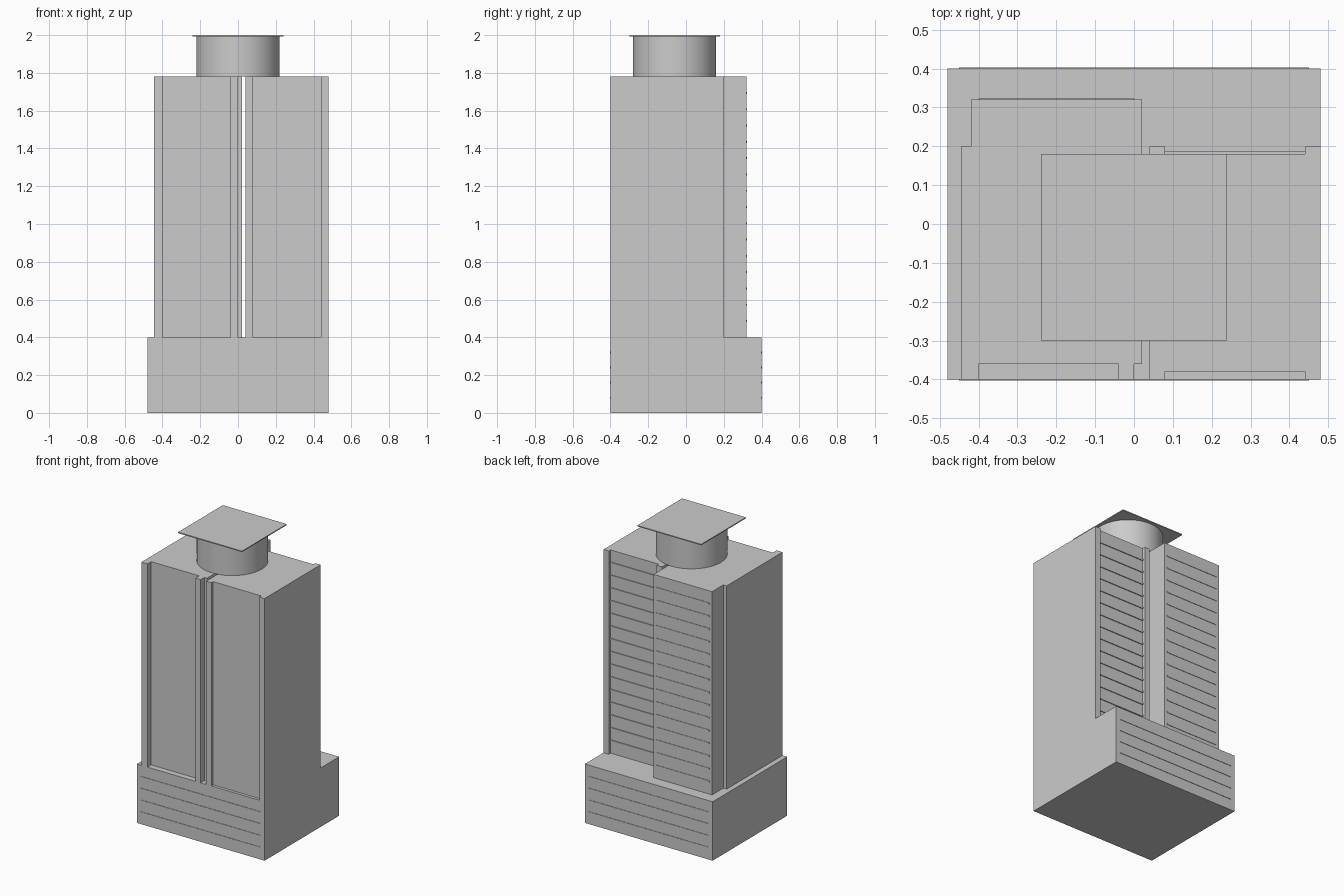
import bpy, bmesh, math

if "Cube" in bpy.data.objects:
    bpy.data.objects.remove(bpy.data.objects["Cube"])


def prism(name, pts, z0, z1):
    bm = bmesh.new()
    f = bm.faces.new([bm.verts.new((x, y, z0)) for x, y in pts])
    top = bmesh.ops.extrude_face_region(bm, geom=[f])["geom"]
    bmesh.ops.translate(bm, vec=(0, 0, z1 - z0),
                        verts=[v for v in top if isinstance(v, bmesh.types.BMVert)])
    bmesh.ops.recalc_face_normals(bm, faces=bm.faces)
    me = bpy.data.meshes.new(name)
    bm.to_mesh(me)
    bm.free()
    ob = bpy.data.objects.new(name, me)
    bpy.context.collection.objects.link(ob)
    return ob


def box(name, x0, x1, y0, y1, z0, z1):
    return prism(name, [(x0, y0), (x1, y0), (x1, y1), (x0, y1)], z0, z1)


# Podium with thin floor bands front and back
box("podium", -0.48, 0.48, -0.4, 0.4, 0, 0.4)
for i in range(4):
    z = 0.08 * (i + 1)
    box("podium_front_band", -0.45, 0.45, -0.403, -0.39, z - 0.005, z + 0.005)
    box("podium_back_band", -0.45, 0.45, 0.39, 0.403, z - 0.005, z + 0.005)

# Two tower slabs with recessed fronts
prism("left_tower", [(-0.445, -0.4), (-0.40, -0.4), (-0.40, -0.36), (-0.04, -0.36),
                     (-0.04, -0.4), (0, -0.4), (0, -0.36), (0.02, -0.36),
                     (0.02, 0.32), (-0.42, 0.32), (-0.42, 0.2), (-0.445, 0.2)], 0.4, 1.78)
prism("right_tower", [(0.04, -0.4), (0.08, -0.4), (0.08, -0.38), (0.44, -0.38),
                      (0.44, -0.4), (0.48, -0.4), (0.48, 0.2), (0.44, 0.2),
                      (0.44, 0.18), (0.08, 0.18), (0.08, 0.2), (0.04, 0.2)], 0.4, 1.78)

# Floor bands on the tower backs
for i in range(15):
    z = 0.4 + 1.38 / 16 * (i + 1)
    box("left_back_band", -0.40, 0.0, 0.31, 0.323, z - 0.005, z + 0.005)
    box("right_back_band", 0.08, 0.44, 0.17, 0.186, z - 0.005, z + 0.005)

# Rooftop drum and flat pad
n = 64
drum = prism("roof_drum", [(0.22 * math.cos(2 * math.pi * k / n),
                            -0.06 + 0.22 * math.sin(2 * math.pi * k / n)) for k in range(n)], 1.78, 1.995)
bpy.context.view_layer.objects.active = drum
drum.select_set(True)
bpy.ops.object.shade_smooth_by_angle(angle=math.radians(30))
box("roof_pad", -0.24, 0.24, -0.3, 0.18, 1.993, 2.0)
